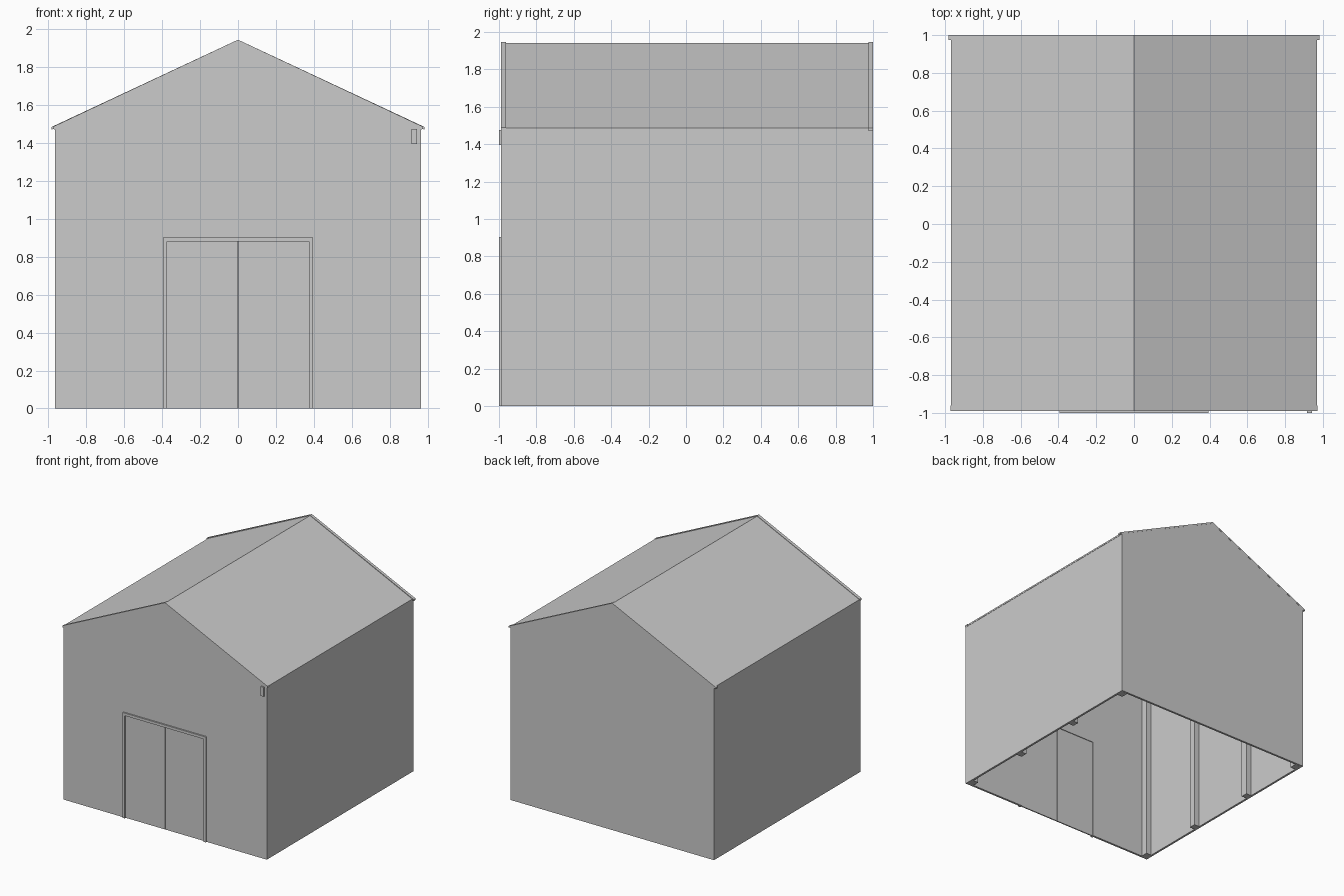
import bpy, bmesh

if "Cube" in bpy.data.objects:
    bpy.data.objects.remove(bpy.data.objects["Cube"])

grey = bpy.data.materials.new("plain_grey")
grey.diffuse_color = (0.6, 0.6, 0.6, 1)
grey.use_nodes = True
grey.node_tree.nodes["Principled BSDF"].inputs["Base Color"].default_value = grey.diffuse_color

FRONT, BACK = -0.988, 0.999    # outer faces of the gable walls
WALL = 0.018                   # sheet thickness
HALF = 0.965                   # half width of the barn
EAVE, RIDGE = 1.485, 1.945


def extrude_profile(name, points, y0, y1):
    """Extrude an (x, z) outline along y."""
    bm = bmesh.new()
    face = bm.faces.new([bm.verts.new((x, y0, z)) for x, z in points])
    ext = bmesh.ops.extrude_face_region(bm, geom=[face])
    verts = [v for v in ext["geom"] if isinstance(v, bmesh.types.BMVert)]
    bmesh.ops.translate(bm, verts=verts, vec=(0, y1 - y0, 0))
    bmesh.ops.recalc_face_normals(bm, faces=bm.faces)
    mesh = bpy.data.meshes.new(name)
    bm.to_mesh(mesh)
    bm.free()
    mesh.materials.append(grey)
    obj = bpy.data.objects.new(name, mesh)
    bpy.context.collection.objects.link(obj)
    return obj


def box(name, x0, x1, y0, y1, z0, z1):
    return extrude_profile(name, [(x0, z0), (x1, z0), (x1, z1), (x0, z1)], y0, y1)


def chevron(name, half, eave, ridge, thick, y0, y1):
    """Folded roof sheet running along y."""
    pts = [(-half, eave), (0, ridge), (half, eave),
           (half, eave - thick), (0, ridge - thick), (-half, eave - thick)]
    return extrude_profile(name, pts, y0, y1)


# Gable walls, the front one with a doorway
top = [(HALF, 0), (HALF, 1.48), (0, 1.935), (-HALF, 1.48), (-HALF, 0)]
doorway = [(-0.375, 0), (-0.375, 0.88), (0.375, 0.88), (0.375, 0)]
extrude_profile("front_wall", doorway + top, FRONT, FRONT + WALL)
extrude_profile("back_wall", top, BACK - WALL, BACK)

# Roof sheet and the edge trims over both gables
chevron("roof", 0.97, EAVE, 1.941, 0.014, FRONT, BACK)
chevron("front_roof_trim", 0.972, EAVE + 0.003, RIDGE, 0.014, FRONT - 0.001, -0.962)
chevron("back_roof_trim", 0.983, EAVE, RIDGE, 0.014, 0.975, 1.0)

for side, label in ((-1, "left"), (1, "right")):
    # Long side walls
    xa, xb = sorted((side * HALF, side * (HALF - WALL)))
    box(label + "_wall", xa, xb, FRONT + WALL, BACK - WALL, 0, 1.478)

    # Inner posts: corners and thirds of the length
    xa, xb = sorted((side * (HALF - WALL), side * (HALF - WALL - 0.05)))
    for i, y in enumerate((-0.94, -0.33, 0.33, 0.95)):
        box(f"{label}_post_{i}", xa, xb, y - 0.03, y + 0.03, 0, 1.478)

    # Door leaves with a thin gap in the middle, and frame sides
    xa, xb = sorted((side * 0.002, side * 0.375))
    box(label + "_door", xa, xb, FRONT + 0.002, FRONT + 0.012, 0, 0.88)
    xa, xb = sorted((side * 0.375, side * 0.395))
    box(label + "_door_frame", xa, xb, -1.0, FRONT, 0, 0.88)

# Frame head and small wall box near the eave
box("door_frame_head", -0.395, 0.395, -1.0, FRONT, 0.88, 0.903)
box("wall_box", 0.915, 0.943, -1.0, FRONT, 1.395, 1.475)
